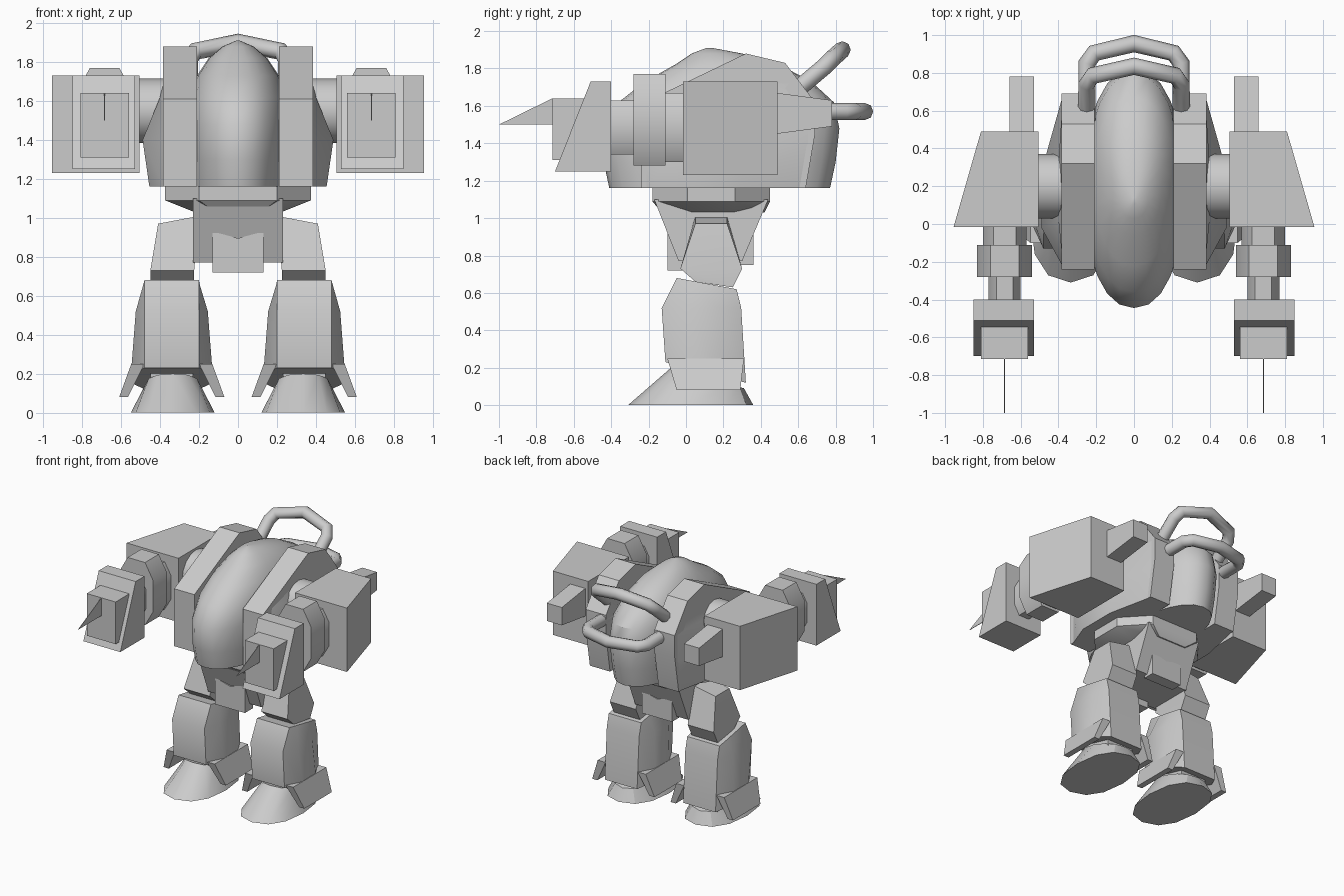
import bpy, bmesh, math

if "Cube" in bpy.data.objects:
    bpy.data.objects.remove(bpy.data.objects["Cube"])


def finish(name, bm, mirror):
    bmesh.ops.recalc_face_normals(bm, faces=bm.faces)
    me = bpy.data.meshes.new(name)
    bm.to_mesh(me)
    bm.free()
    ob = bpy.data.objects.new(name, me)
    bpy.context.collection.objects.link(ob)
    if mirror:
        mod = ob.modifiers.new("mirror", 'MIRROR')
        mod.use_mirror_merge = False
    return ob


def loft(name, rings, mirror=False):
    """Skin matching rings of points and cap both ends."""
    bm = bmesh.new()
    vs = [[bm.verts.new(p) for p in r] for r in rings]
    n = len(vs[0])
    for a, b in zip(vs, vs[1:]):
        for i in range(n):
            j = (i + 1) % n
            bm.faces.new((a[i], a[j], b[j], b[i]))
    bm.faces.new(vs[0])
    bm.faces.new(vs[-1])
    return finish(name, bm, mirror)


def slab(name, prof, x0, x1, mirror=False):
    """Extrude a (y, z) profile along x."""
    return loft(name, [[(x, y, z) for y, z in prof] for x in (x0, x1)], mirror)


def rect(x0, x1, y0, y1, z):
    return [(x0, y0, z), (x1, y0, z), (x1, y1, z), (x0, y1, z)]


def oval(cx, w, yf, yb, zf, zb=None, n=24, e=1.0):
    """Horizontal oval; height runs from zf at the front to zb at the back."""
    zb = zf if zb is None else zb
    pts = []
    for i in range(n):
        a = 2 * math.pi * i / n
        c, s = math.cos(a), math.sin(a)
        c = math.copysign(abs(c) ** e, c)
        s = math.copysign(abs(s) ** e, s)
        t = (1 - c) / 2
        pts.append((cx + w * s, yb + (yf - yb) * (1 - t), zb + (zf - zb) * (1 - t)))
    return pts


def octo(cx, inner, outer, yf, yb, zf, zb):
    """Long octagon with narrow front and back panels."""
    pts = []
    for dx, t in ((-inner, 0), (inner, 0), (outer, .3), (outer, .7),
                  (inner, 1), (-inner, 1), (-outer, .7), (-outer, .3)):
        pts.append((cx + dx, yf + t * (yb - yf), zf + t * (zb - zf)))
    return pts


# Central hull
hull = [(1.16, -.41, .77, .25), (1.3, -.44, .80, .26), (1.48, -.445, .82, .265),
        (1.62, -.36, .79, .25), (1.73, -.22, .67, .21), (1.82, -.06, .5, .15),
        (1.88, .03, .3, .08), (1.91, .11, .14, .01)]
loft("central_hull", [oval(0, w, f, b, z, e=.9) for z, f, b, w in hull])

# Armour bands and side hulls
slab("hull_band", [(-.24, 1.16), (-.24, 1.61), (.32, 1.88), (.53, 1.83),
                   (.69, 1.62), (.69, 1.45), (.64, 1.16)], .21, .385, True)
sides = [(1.16, .455, -.22, .63), (1.4, .49, -.22, .67),
         (1.62, .40, -.18, .67), (1.72, .385, .05, .6)]
loft("side_hull", [[(.25, f, z), (.38, f, z), (w, f + .2, z), (w, f + .5, z),
                    (.38, b, z), (.25, b, z)] for z, w, f, b in sides], True)

# Waist and pelvis
loft("waist", [octo(0, .2, .375, -.18, .45, z, z) for z in (1.16, 1.09)]
     + [octo(0, .12, .225, -.13, .42, 1.03, 1.03)])
slab("pelvis", [(-.17, 1.1), (.44, 1.1), (.30, .77), (-.04, .77)], -.23, .23)
for name, y0, y1, z0 in (("front_skirt", -.10, .0, .72), ("rear_skirt", .27, .36, .75)):
    prof = [(-.13, z0), (.13, z0), (.13, .93), (0, .895), (-.13, .93)]
    loft(name, [[(x, y, z) for x, z in prof] for y in (y0, y1)])

# Legs
loft("thigh", [
    [(.20, .05, 1.01), (.41, .05, .97), (.41, .22, .97), (.20, .22, 1.01)],
    rect(.225, .45, -.03, .30, .73),
    [(.225, .05, .66), (.45, .05, .66), (.45, .25, .63), (.225, .25, .63)]], True)
loft("shin", [octo(.34, .14, .142, -.05, .27, .68, .62),
              octo(.34, .14, .185, -.13, .295, .52, .52),
              octo(.34, .14, .21, -.11, .32, .23, .12)], True)
for tag, s in (("outer", 1), ("inner", -1)):
    loft(tag + "_shin_flap", [
        [(.34 + s * a, y0, z), (.34 + s * b, y0, z), (.34 + s * b, y1, z), (.34 + s * a, y1, z)]
        for a, b, y0, y1, z in ((.14, .208, -.10, .31, .25), (.225, .27, -.05, .29, .08))], True)
loft("ankle", [rect(.23, .45, 0, .25, z) for z in (.08, .3)], True)
loft("foot", [oval(.335, .215, -.31, .36, 0, n=12, e=.85),
              oval(.335, .14, -.08, .31, .20, .09, n=12, e=.85)], True)

# Shoulders
loft("shoulder_joint", [[(x, .2 + .17 * math.cos(k * math.pi / 8),
                          1.55 + .165 * math.sin(k * math.pi / 8)) for k in range(16)]
                        for x in (.33, .52)], True)
loft("shoulder_box", [[(.505, -.015, z), (.955, -.015, z), (.81, .49, z), (.505, .49, z)]
                      for z in (1.23, 1.73)], True)
slab("shoulder_exhaust", [(.48, 1.67), (.78, 1.63), (.78, 1.49), (.48, 1.45)],
     .53, .66, True)

# Arm segments, octagonal along y
for name, y0, y1, rx, z0, z1 in (("upper_arm", -.12, 0, .115, 1.30, 1.67),
                                 ("elbow_block", -.28, -.11, .145, 1.28, 1.77),
                                 ("forearm", -.41, -.27, .085, 1.34, 1.63)):
    cz, rz = (z0 + z1) / 2, (z1 - z0) / 2
    loft(name, [[(.685 + rx * u, y, cz + rz * v) for u, v in
                 ((-.52, -1), (.52, -1), (1, -.5), (1, .5), (.52, 1), (-.52, 1),
                  (-1, .5), (-1, -.5))] for y in (y0, y1)], True)

# Weapon housing, muzzle and blade
slab("weapon_housing", [(-.70, 1.25), (-.40, 1.25), (-.40, 1.73), (-.51, 1.73)],
     .53, .85, True)
slab("weapon_muzzle", [(-.715, 1.31), (-.5, 1.31), (-.5, 1.64), (-.715, 1.64)],
     .56, .81, True)
slab("weapon_blade", [(-1, 1.5), (-.715, 1.5), (-.715, 1.64)], .683, .687, True)

# Rear rails
for name, half in (("lower_rail", [(.25, .58, 1.57), (.25, .85, 1.57), (.21, .905, 1.57)]),
                   ("upper_rail", [(.25, .55, 1.65), (.25, .74, 1.81), (.22, .785, 1.855)])):
    mid = (0, .955, 1.57) if name == "lower_rail" else (0, .835, 1.90)
    pts = half + [mid] + [(-x, y, z) for x, y, z in reversed(half)]
    cu = bpy.data.curves.new(name, 'CURVE')
    cu.dimensions = '3D'
    cu.bevel_depth = .046
    cu.bevel_resolution = 2
    cu.use_fill_caps = True
    sp = cu.splines.new('POLY')
    sp.points.add(len(pts) - 1)
    for p, co in zip(sp.points, pts):
        p.co = (*co, 1)
    bpy.context.collection.objects.link(bpy.data.objects.new(name, cu))

# Smooth the rounded parts
for ob in bpy.data.objects:
    ob.select_set(ob.type == 'MESH')
bpy.context.view_layer.objects.active = bpy.data.objects["central_hull"]
bpy.ops.object.shade_smooth_by_angle(angle=math.radians(32))
